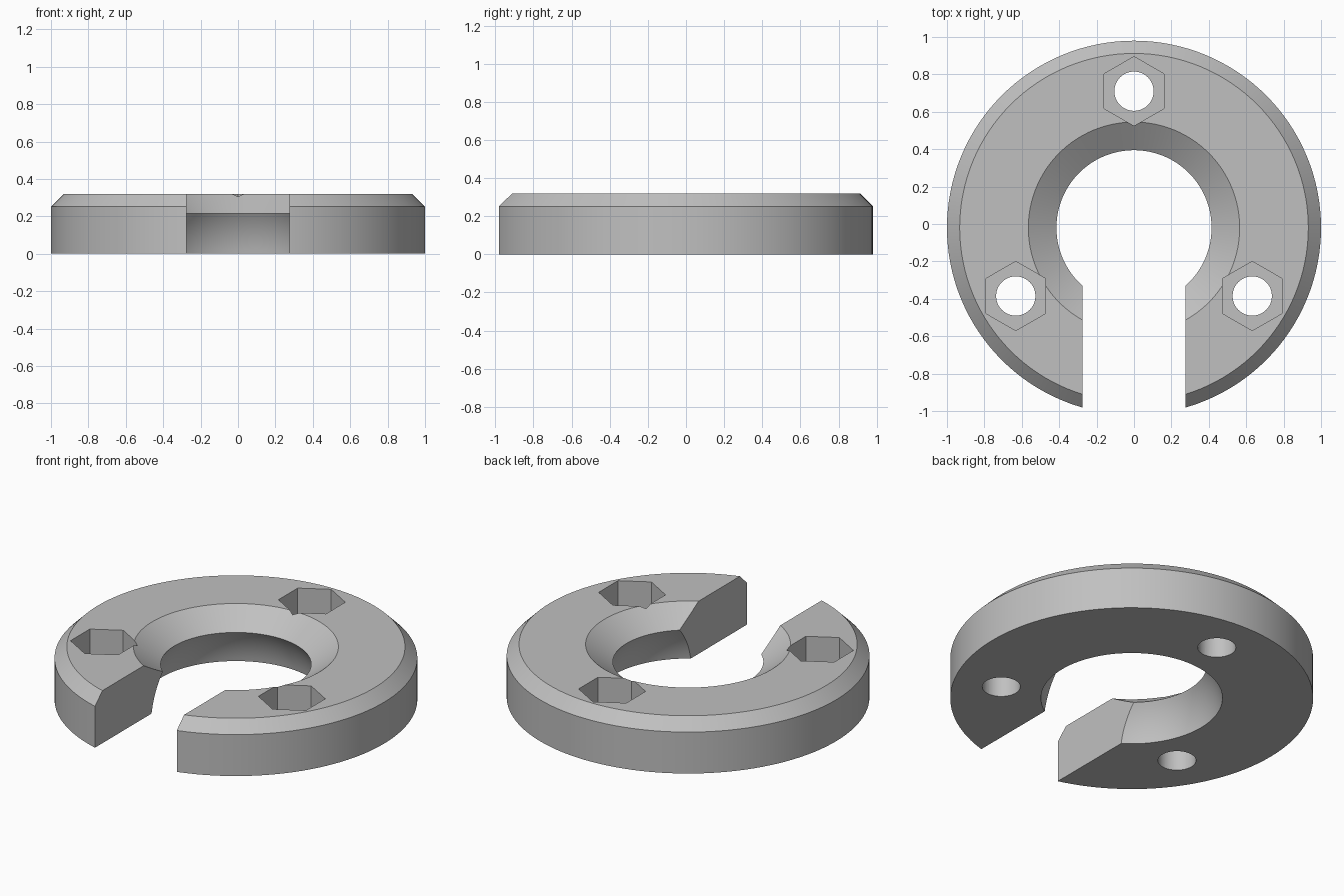
import bpy, bmesh
from math import sin, cos, pi, radians, sqrt, asin
from mathutils import Matrix, Vector

if "Cube" in bpy.data.objects:
    bpy.data.objects.remove(bpy.data.objects["Cube"])

CENTRE_Y = -0.02
HEIGHT = 0.32
SLOT_HALF = 0.275
SEGMENTS = 128

grey = bpy.data.materials.new("plain grey")
grey.use_nodes = True
colour = (0.53, 0.53, 0.53, 1)
grey.diffuse_color = colour
grey.node_tree.nodes["Principled BSDF"].inputs["Base Color"].default_value = colour


def make_object(name, bm):
    bmesh.ops.recalc_face_normals(bm, faces=bm.faces)
    mesh = bpy.data.meshes.new(name)
    bm.to_mesh(mesh)
    bm.free()
    mesh.materials.append(grey)
    obj = bpy.data.objects.new(name, mesh)
    bpy.context.collection.objects.link(obj)
    return obj


def lathe(name, profile):
    """Revolve a closed (radius, z) profile about the ring axis."""
    bm = bmesh.new()
    verts = [bm.verts.new((r, 0, z)) for r, z in profile]
    edges = [bm.edges.new((v, verts[i - 1])) for i, v in enumerate(verts)]
    bmesh.ops.spin(bm, geom=verts + edges, cent=(0, 0, 0), axis=(0, 0, 1),
                   angle=2 * pi, steps=SEGMENTS, use_merge=True)
    bmesh.ops.remove_doubles(bm, verts=bm.verts, dist=1e-5)
    bmesh.ops.translate(bm, verts=bm.verts, vec=(0, CENTRE_Y, 0))
    return make_object(name, bm)


def prism(name, sides, radius, x, y, low, high):
    """Upright prism with one corner pointing along y."""
    bm = bmesh.new()
    spot = Matrix.Translation((x, y, (low + high) / 2)) @ Matrix.Rotation(pi / 2, 4, "Z")
    bmesh.ops.create_cone(bm, cap_ends=True, segments=sides, radius1=radius,
                          radius2=radius, depth=high - low, matrix=spot)
    # Turn the corners onto the y axis whatever the starting corner was
    first = bm.verts[:][0].co - Vector((x, y, 0))
    turn = radians(90) - first.to_2d().angle_signed(Vector((1, 0)))
    bmesh.ops.rotate(bm, verts=bm.verts, cent=(x, y, 0), matrix=Matrix.Rotation(turn, 3, "Z"))
    return make_object(name, bm)


def cut(target, cutter):
    mod = target.modifiers.new("cut", "BOOLEAN")
    mod.operation = "DIFFERENCE"
    mod.solver = "EXACT"
    mod.object = cutter
    bpy.context.view_layer.objects.active = target
    bpy.ops.object.modifier_apply(modifier=mod.name)
    bpy.data.objects.remove(cutter)


# Ring body: chamfered rim, conical mouth and a spherical seat below it
THROAT_Z, BALL_R, BALL_Z = 0.214, 0.506, -0.076
start, end = asin(-BALL_Z / BALL_R), asin((THROAT_Z - BALL_Z) / BALL_R)
angles = [start + (end - start) * i / 10 for i in range(11)]
seat = [(BALL_R * cos(a), BALL_Z + BALL_R * sin(a)) for a in angles]
rim = [(0.565, HEIGHT), (0.932, HEIGHT), (1, 0.252), (1, 0)]
ring = lathe("slotted_ring", seat + rim)

# Open slot through the front
bm = bmesh.new()
bmesh.ops.create_cube(bm, size=1, matrix=Matrix.Translation((0, CENTRE_Y - 1, 0.2))
                      @ Matrix.Diagonal((2 * SLOT_HALF, 2, 1, 1)))
cut(ring, make_object("slot_cutter", bm))

# Three bolt holes with hexagonal nut pockets
for degrees in (90, 210, 330):
    x = 0.73 * cos(radians(degrees))
    y = CENTRE_Y + 0.73 * sin(radians(degrees))
    cut(ring, prism("pocket_cutter", 6, 0.185, x, y, 0.13, 0.5))
    cut(ring, prism("hole_cutter", 48, 0.105, x, y, -0.2, 0.5))

bpy.ops.object.select_all(action="DESELECT")
ring.select_set(True)
bpy.context.view_layer.objects.active = ring
bpy.ops.object.shade_smooth_by_angle(angle=radians(25))
